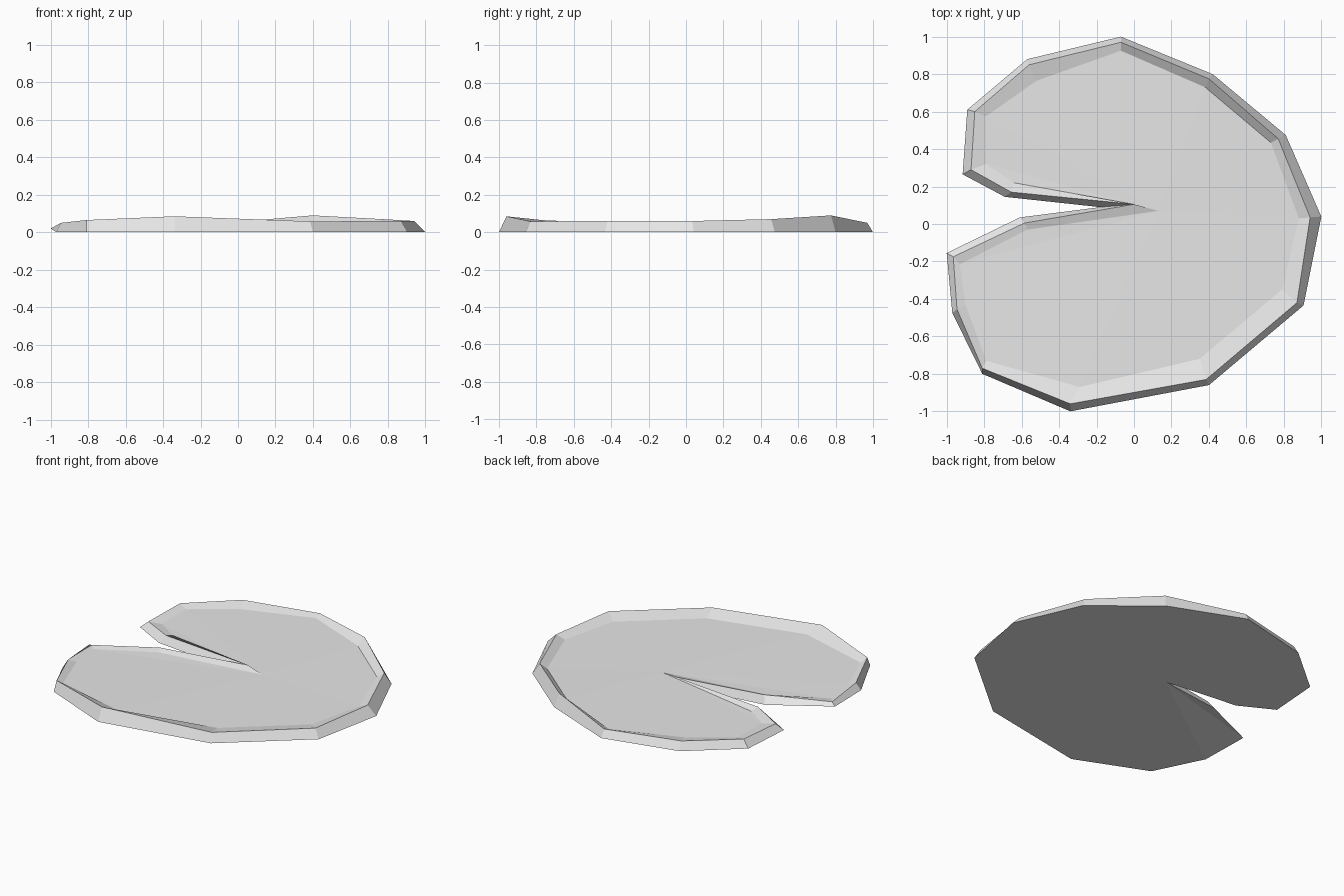
import bpy
import bmesh

cube = bpy.data.objects.get("Cube")
if cube:
    bpy.data.objects.remove(cube, do_unlink=True)

grey = bpy.data.materials.new("pale_grey")
grey.use_nodes = True
grey.diffuse_color = (0.8, 0.8, 0.8, 1)
grey.node_tree.nodes["Principled BSDF"].inputs["Base Color"].default_value = grey.diffuse_color

# Leaf outline from the lower notch lip round to the upper one, then the notch apex
base = [(-.61, .035), (-1, -.155), (-.97, -.475), (-.81, -.80), (-.34, -1),
        (.40, -.86), (.905, -.435), (1, .04), (.81, .475), (.42, .80),
        (-.07, 1), (-.57, .88), (-.89, .61), (-.915, .265), (-.69, .145), (-.18, .09)]

# Raised rim and its wavy height
rim = [(-.585, .005), (-.965, -.175), (-.945, -.455), (-.81, -.77), (-.34, -.96),
       (.385, -.83), (.87, -.42), (.94, .035), (.77, .455), (.40, .775),
       (-.07, .97), (-.56, .85), (-.85, .60), (-.87, .29), (-.655, .17), (0, .105)]
rim_z = [.05, .035, .05, .065, .085, .058, .06, .06, .07, .09, .05, .055, .05, .04, .05, .05]

# Inner edge of the rim, which meets the notch at the leaf centre
inner = [(-.57, -.03), (-.93, -.215), (-.90, -.43), (-.79, -.73), (-.29, -.87),
         (.35, -.72), (.79, -.35), (.88, .03), (.73, .435), (.38, .73),
         (-.07, .925), (-.52, .765), (-.79, .575), (-.79, .32), (-.64, .22), (.13, .07)]

bm = bmesh.new()


def ring(points, heights):
    return [bm.verts.new((x, y, z)) for (x, y), z in zip(points, heights)]


def bridge(lower, upper):
    for i in range(len(lower)):
        j = (i + 1) % len(lower)
        bm.faces.new((lower[i], lower[j], upper[j], upper[i]))


# Underside is flat apart from the slightly lifted tip
base_z = [.02 if x < -.99 else 0 for x, y in base]
inner_z = [.035 + .2 * (z - .05) for z in rim_z]
base_ring = ring(base, base_z)
rim_ring = ring(rim, rim_z)
inner_ring = ring(inner, inner_z)
bridge(base_ring, rim_ring)
bridge(rim_ring, inner_ring)

# Fan of flat leaf segments around the centre, above and below
for loop in (inner_ring, base_ring):
    centre = loop[-1]
    for a, b in zip(loop[:-2], loop[1:-1]):
        bm.faces.new((centre, a, b))

bmesh.ops.recalc_face_normals(bm, faces=bm.faces)
mesh = bpy.data.meshes.new("floating_leaf")
bm.to_mesh(mesh)
bm.free()
mesh.materials.append(grey)
leaf = bpy.data.objects.new("floating_leaf", mesh)
bpy.context.collection.objects.link(leaf)
